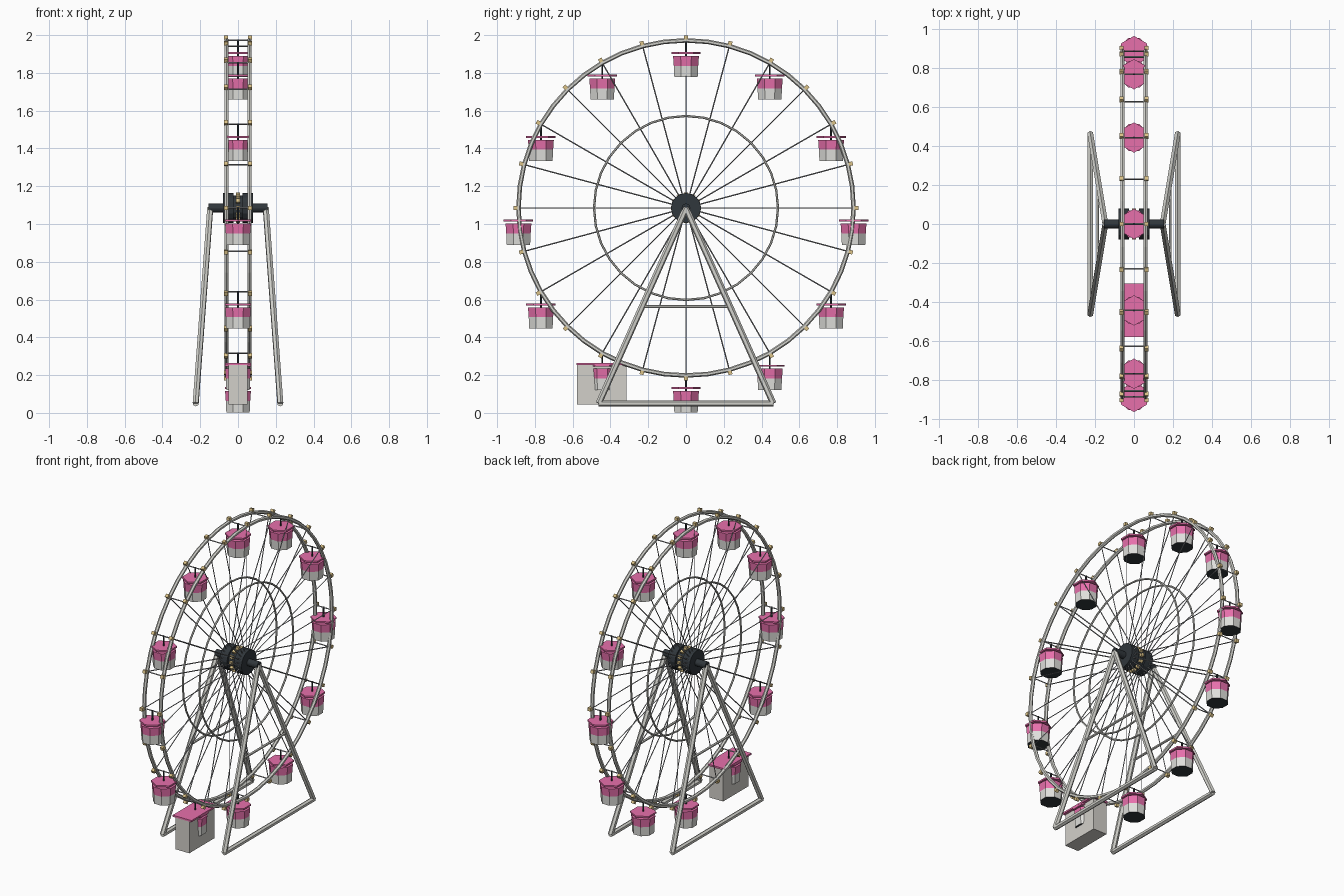
import bpy, bmesh
from math import sin, cos, tau
from mathutils import Vector, Matrix

cube = bpy.data.objects.get("Cube")
if cube:
    bpy.data.objects.remove(cube, do_unlink=True)


def material(name, rgb):
    m = bpy.data.materials.new(name)
    m.use_nodes = True
    m.diffuse_color = (*rgb, 1)
    bsdf = next(n for n in m.node_tree.nodes if n.type == 'BSDF_PRINCIPLED')
    bsdf.inputs["Base Color"].default_value = (*rgb, 1)
    bsdf.inputs["Roughness"].default_value = 0.6
    return m


PINK = material("pink paint", (0.8, 0.16, 0.41))
PALE = material("off white paint", (0.74, 0.74, 0.71))
STONE = material("booth grey", (0.65, 0.63, 0.59))
STEEL = material("light steel", (0.64, 0.64, 0.6))
WIRE = material("wire steel", (0.4, 0.41, 0.43))
DARK = material("charcoal", (0.03, 0.038, 0.045))
GOLD = material("bulb gold", (0.72, 0.55, 0.25))

HUB_Z, RIM_R, RIM_X, COUNT = 1.085, 0.887, 0.06, 24


def finish(bm, name, *mats):
    bmesh.ops.recalc_face_normals(bm, faces=bm.faces)
    me = bpy.data.meshes.new(name)
    bm.to_mesh(me)
    bm.free()
    for m in mats:
        me.materials.append(m)
    ob = bpy.data.objects.new(name, me)
    bpy.context.collection.objects.link(ob)


def tube(bm, a, b, r, sides=6):
    """Straight rod between two points."""
    a, b = Vector(a), Vector(b)
    d = b - a
    mat = Matrix.Translation((a + b) / 2) @ d.to_track_quat('Z', 'Y').to_matrix().to_4x4()
    bmesh.ops.create_cone(bm, cap_ends=True, segments=sides, radius1=r, radius2=r,
                          depth=d.length, matrix=mat)


def box(bm, lo, hi):
    lo, hi = Vector(lo), Vector(hi)
    mat = Matrix.Translation((lo + hi) / 2) @ Matrix.Diagonal((*(hi - lo), 1))
    bmesh.ops.create_cube(bm, size=1, matrix=mat)


def on_wheel(x, r, i, n=COUNT):
    """Point on the wheel at step i, counted from the top."""
    t = tau * i / n
    return Vector((x, r * sin(t), HUB_Z + r * cos(t)))


def bulb(bm, x, r, i, n=COUNT):
    """Small square lamp turned to face outward."""
    mat = Matrix.Translation(on_wheel(x, r, i, n)) @ Matrix.Rotation(-tau * i / n, 4, 'X')
    bmesh.ops.create_cube(bm, size=0.021, matrix=mat)


def hoop(name, x, major, minor, mat, steps):
    bm = bmesh.new()
    rings = []
    for i in range(steps):
        loop = []
        for k in range(6):
            t = tau * k / 6
            loop.append(bm.verts.new(on_wheel(x + minor * sin(t), major + minor * cos(t), i, steps)))
        rings.append(loop)
    for i in range(steps):
        p, q = rings[i], rings[(i + 1) % steps]
        for k in range(6):
            j = (k + 1) % 6
            bm.faces.new((p[k], p[j], q[j], q[k]))
    finish(bm, name, mat)


def stack(bm, origin, sides, turn, profile, base):
    """Upright many-sided body from (radius, height, material index of the band above)."""
    loops = []
    for r, z, _ in profile:
        angles = [tau * (k + turn) / sides for k in range(sides)]
        loops.append([bm.verts.new(origin + Vector((r * sin(t), r * cos(t), z))) for t in angles])
    for n in range(len(loops) - 1):
        for k in range(sides):
            j = (k + 1) % sides
            f = bm.faces.new((loops[n][k], loops[n][j], loops[n + 1][j], loops[n + 1][k]))
            f.material_index = profile[n][2]
    bm.faces.new(loops[0][::-1]).material_index = base
    bm.faces.new(loops[-1]).material_index = profile[-1][2]


# Wheel: rims, inner hoops and spokes on both sides
for side, x in (("left", RIM_X), ("right", -RIM_X)):
    hoop(side + "_rim", x, RIM_R, 0.012, STEEL, 48)
    hoop(side + "_inner_hoop", x, 0.487, 0.006, STEEL, 32)
    bm = bmesh.new()
    for i in range(COUNT):
        tube(bm, on_wheel(x, 0.05, i), on_wheel(x, RIM_R, i), 0.0035, 4)
    finish(bm, side + "_spokes", WIRE)

# Cross rods joining the rims
bm = bmesh.new()
for i in range(COUNT):
    tube(bm, on_wheel(-RIM_X, RIM_R, i), on_wheel(RIM_X, RIM_R, i), 0.004, 4)
finish(bm, "cross_rods", WIRE)

# Bulbs around both rims and the hub
bm = bmesh.new()
for i in range(COUNT):
    for x in (-0.064, 0.064):
        bulb(bm, x, 0.903, i)
for i in range(12):
    bulb(bm, 0, 0.07, i, 12)
finish(bm, "bulbs", GOLD)

# Hub drum, flanges and axle
bm = bmesh.new()
c = Vector((0, 0, HUB_Z))
for half, r in ((0.155, 0.023), (0.06, 0.066)):
    tube(bm, c - Vector((half, 0, 0)), c + Vector((half, 0, 0)), r, 16)
for s in (-1, 1):
    tube(bm, c + Vector((s * 0.025, 0, 0)), c + Vector((s * 0.08, 0, 0)), 0.079, 16)
finish(bm, "hub", DARK)

# Support frames
for side, s in (("left", 1), ("right", -1)):
    bm = bmesh.new()
    apex = Vector((s * 0.147, 0, HUB_Z))
    feet = [Vector((s * 0.224, y, 0.05)) for y in (-0.462, 0.462)]
    for foot in feet:
        tube(bm, apex, foot, 0.017)
    tube(bm, feet[0], feet[1], 0.016)
    tube(bm, apex.lerp(feet[0], 0.505), apex.lerp(feet[1], 0.505), 0.008)
    finish(bm, side + "_support_frame", STEEL)

# Gondolas hanging upright from the rim: eight-sided tub under a six-sided canopy
for i in range(12):
    pivot = on_wheel(0, RIM_R, i, 12)
    bm = bmesh.new()
    stack(bm, pivot, 8, 0.5, [(0.067, -0.195, 1), (0.070, -0.135, 0), (0.074, -0.083, 0)], 2)
    finish(bm, "gondola_tub_%d" % (i + 1), PINK, PALE, DARK)
    bm = bmesh.new()
    stack(bm, pivot, 6, 0, [(0.078, -0.072, 0), (0.078, -0.062, 0)], 0)
    finish(bm, "gondola_canopy_%d" % (i + 1), PINK)
    bm = bmesh.new()
    tube(bm, pivot + Vector((0, 0, 0.004)), pivot - Vector((0, 0, 0.09)), 0.005)
    finish(bm, "gondola_hanger_%d" % (i + 1), DARK)

# Ticket booth
bm = bmesh.new()
box(bm, (-0.05, -0.576, 0.044), (0.05, -0.314, 0.254))
finish(bm, "booth_body", STONE)
bm = bmesh.new()
box(bm, (-0.068, -0.58, 0.254), (0.068, -0.306, 0.265))
finish(bm, "booth_roof", PINK)
